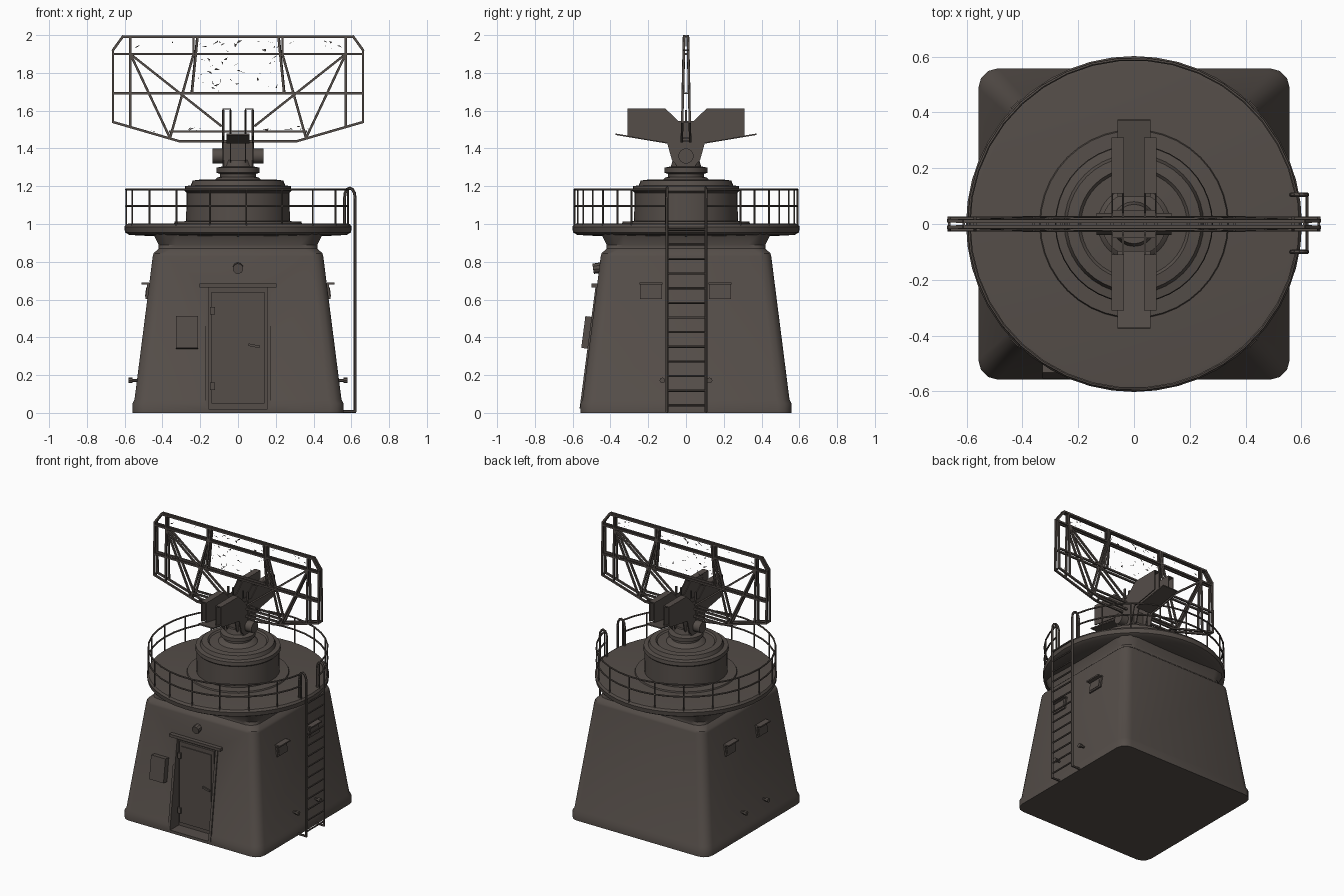
import bpy, bmesh, math, random
from math import sin, cos, pi
from mathutils import Vector, Matrix

if "Cube" in bpy.data.objects:
    bpy.data.objects.remove(bpy.data.objects["Cube"], do_unlink=True)

COLOR = (0.09, 0.075, 0.066, 1)
steel = bpy.data.materials.new("dark_weathered_metal")
steel.use_nodes = True
steel.diffuse_color = COLOR
shader = steel.node_tree.nodes["Principled BSDF"]
shader.inputs["Base Color"].default_value = COLOR
shader.inputs["Roughness"].default_value = 0.8


def finish(name, bm, smooth=False):
    bmesh.ops.recalc_face_normals(bm, faces=bm.faces)
    mesh = bpy.data.meshes.new(name)
    bm.to_mesh(mesh)
    bm.free()
    mesh.materials.append(steel)
    ob = bpy.data.objects.new(name, mesh)
    bpy.context.collection.objects.link(ob)
    if smooth:
        bpy.ops.object.select_all(action="DESELECT")
        ob.select_set(True)
        bpy.context.view_layer.objects.active = ob
        bpy.ops.object.shade_smooth_by_angle(angle=math.radians(35))
    return ob


def box(name, center, size, rot=None):
    bm = bmesh.new()
    m = Matrix.Translation(center) @ (rot or Matrix()) @ Matrix.Diagonal((*size, 1))
    bmesh.ops.create_cube(bm, size=1, matrix=m)
    return finish(name, bm)


def bars(name, pairs, r, sides=4):
    """Straight bars joined into one object."""
    bm = bmesh.new()
    for a, b in pairs:
        a, b = Vector(a), Vector(b)
        m = (Matrix.Translation((a + b) / 2) @ (b - a).to_track_quat("Z", "Y").to_matrix().to_4x4()
             @ Matrix.Rotation(pi / 4, 4, "Z"))
        bmesh.ops.create_cone(bm, cap_ends=True, segments=sides, radius1=r, radius2=r,
                              depth=(b - a).length + r, matrix=m)
    return finish(name, bm, sides > 4)


def chain(pts):
    return list(zip(pts, pts[1:]))


def loft(name, rings, smooth=False):
    bm = bmesh.new()
    loops = [[bm.verts.new(p) for p in ring] for ring in rings]
    n = len(loops[0])
    for lo, hi in zip(loops, loops[1:]):
        for i in range(n):
            bm.faces.new((lo[i], lo[(i + 1) % n], hi[(i + 1) % n], hi[i]))
    bm.faces.new(loops[0])
    bm.faces.new(loops[-1])
    return finish(name, bm, smooth)


def round_square(h, c, z, steps=3):
    """Square ring with rounded corners."""
    return [((h - c) * sx + c * cos(a), (h - c) * sy + c * sin(a), z)
            for k, (sx, sy) in enumerate(((1, 1), (-1, 1), (-1, -1), (1, -1)))
            for a in (k * pi / 2 + i * pi / 2 / steps for i in range(steps + 1))]


def lathe(name, profile, n=40):
    return loft(name, [[(r * cos(2 * pi * i / n), r * sin(2 * pi * i / n), z)
                        for i in range(n)] for r, z in profile], True)


def plate(name, yz, x, t):
    """Flat outline in the side plane, with thickness along x."""
    return loft(name, [[(x + s * t / 2, y, z) for y, z in yz] for s in (-1, 1)])


def half(z):
    return 0.55 - (z - 0.07) * 0.13


# Tapered building with a door niche
tower = loft("tower_body", [round_square(*r) for r in (
    (0.558, 0.07, 0), (0.558, 0.07, 0.05), (0.548, 0.07, 0.07), (half(0.83), 0.06, 0.83),
    (0.447, 0.06, 0.845), (0.42, 0.07, 0.87), (0.42, 0.09, 0.89), (0.45, 0.12, 0.95))], True)
niche = box("niche_cutter", (0, -0.56, 0.345), (0.31, 0.2, 0.65))
niche.hide_render = True
niche.hide_set(True)
cut = tower.modifiers.new("door_niche", "BOOLEAN")
cut.operation, cut.object, cut.solver = "DIFFERENCE", niche, "EXACT"

# Door, frame and front fittings
lean = Matrix.Rotation(-0.13, 4, "X")
box("door", (0, -0.465, 0.345), (0.28, 0.02, 0.59))
box("door_panel", (0, -0.477, 0.345), (0.24, 0.008, 0.53))
bars("door_handle", [((0.06, -0.485, 0.36), (0.11, -0.485, 0.35))], 0.009)
for s in (-1, 1):
    box("door_jamb", (0.163 * s, -half(0.345) - 0.001, 0.345), (0.018, 0.012, 0.65), lean)
    for z in (0.14, 0.54):
        box("door_hinge", (-0.135, -0.48, z), (0.025, 0.015, 0.04))
box("door_lintel", (0, -0.482, 0.675), (0.41, 0.035, 0.02))
box("control_box", (-0.27, -half(0.425) - 0.015, 0.425), (0.115, 0.05, 0.17), lean)
bars("door_lamp", [((0, -0.445, 0.77), (0, -0.478, 0.765))], 0.028, 10)

# Side windows with hoods, and pegs low on the walls
for s in (-1, 1):
    tilt = Matrix.Rotation(-0.13 * s, 4, "Y")
    for y in (-0.185, 0.18):
        w = half(0.645)
        box("window_frame", (s * w, y, 0.645), (0.02, 0.115, 0.085), tilt)
        box("window_pane", (s * (w + 0.011), y, 0.64), (0.006, 0.085, 0.05), tilt)
        box("window_hood", (s * (w + 0.015), y, 0.685), (0.04, 0.12, 0.01))
    for y in (-0.125, 0.125):
        bars("wall_peg", [((s * 0.52, y, 0.172), (s * 0.57, y, 0.172))], 0.008, 6)
        bars("peg_cap", [((s * 0.565, y, 0.172), (s * 0.572, y, 0.172))], 0.015, 8)

# Round deck and turntable drum
lathe("deck", [(0.44, 0.935), (0.575, 0.942), (0.598, 0.955), (0.602, 0.985),
               (0.592, 1.0), (0.57, 1.003)], 48)
lathe("turntable_drum", [(0.34, 1.0), (0.335, 1.012), (0.275, 1.015), (0.272, 1.165),
                         (0.283, 1.175), (0.28, 1.2), (0.25, 1.205), (0.24, 1.23),
                         (0.2, 1.235), (0.19, 1.225), (0.13, 1.228), (0.11, 1.245),
                         (0.095, 1.25), (0.095, 1.265), (0.115, 1.272), (0.115, 1.298),
                         (0.08, 1.305), (0.07, 1.34)])

# Guard rail, open at the ladder
def rim(a, z):
    return (0.592 * cos(a), 0.592 * sin(a), z)

gap = 0.18
angles = [gap + (2 * pi - 2 * gap) * i / 36 for i in range(37)]
for z in (1.095, 1.182):
    bars("guard_rail", chain([rim(a, z) for a in angles]), 0.006, 6)
bars("rail_posts", [(rim(a, 0.99), rim(a, 1.182)) for a in angles[::2]], 0.005, 6)

# Ladder with curved hand grips
for y in (-0.1, 0.105):
    arc = [(0.592 + 0.028 * cos(a), y, 1.14 + 0.05 * sin(a))
           for a in (pi * i / 6 for i in range(7))]
    bars("ladder_rail", chain([(0.555, y, 0.008), (0.62, y, 0.008)] + arc + [(0.564, y, 1.0)]), 0.008, 6)
bars("ladder_rungs", [((0.62, -0.1, 0.04 + 0.0775 * i), (0.62, 0.105, 0.04 + 0.0775 * i))
                      for i in range(13)], 0.006, 6)

# Antenna cradle: twin channel arms with winged outline
wing = [(0.045, 1.305), (0.075, 1.34), (0.1, 1.43), (0.2, 1.445), (0.31, 1.465),
        (0.31, 1.612), (0.11, 1.612), (0.04, 1.545)]
outline = wing + [(-y, z) for y, z in reversed(wing)]
for s in (-1, 1):
    for x in (0.04, 0.078):
        plate("cradle_plate", outline, s * x, 0.007)
    for t in (-1, 1):
        box("cradle_cap", (s * 0.059, t * 0.21, 1.609), (0.043, 0.2, 0.007))
    bars("pivot_boss", [((s * 0.075, 0, 1.36), (s * 0.115, 0, 1.36))], 0.04, 12)
    box("counter_tray", (0, s * 0.235, 1.452), (0.12, 0.28, 0.008),
        Matrix.Rotation(s * 0.165, 4, "X"))
box("cradle_core", (0, 0, 1.37), (0.15, 0.1, 0.13))

# Antenna lattice, two mirrored layers that meet more closely at the top
edge = [(0, 1.992), (0.61, 1.992), (0.662, 1.92), (0.662, 1.54), (0.31, 1.438), (0, 1.438)]
braces = [((0.57, 1.99), (0.57, 1.515)), ((0.235, 1.99), (0.235, 1.9)),
          ((0.235, 1.9), (0.36, 1.455)), ((0.57, 1.9), (0.09, 1.52)),
          ((0.57, 1.9), (0.36, 1.455)), ((0.215, 1.99), (0.245, 1.69)),
          ((0, 1.9), (0.662, 1.9)), ((0, 1.692), (0.662, 1.692)),
          ((0, 1.49), (0.36, 1.49))]

def at(p, sx, sy):
    return (p[0] * sx, sy * (0.01 + (1.992 - p[1]) * 0.022), p[1])

for sy in (-1, 1):
    bars("antenna_rim", [(at(a, s, sy), at(b, s, sy)) for s in (-1, 1) for a, b in chain(edge)], 0.009)
    bars("antenna_braces", [(at(a, s, sy), at(b, s, sy)) for s in (-1, 1) for a, b in braces], 0.0085)
ties = edge[1:5] + [(0.57, 1.9), (0.235, 1.9), (0.57, 1.692), (0.26, 1.692), (0.36, 1.455)]
bars("antenna_ties", [(at(p, s, -1), at(p, s, 1)) for p in ties for s in (-1, 1)], 0.007)
bars("antenna_mounts", [((s * x, 0, 1.39), (s * x, 0, 1.6)) for s in (-1, 1) for x in (0.04, 0.078)], 0.008)

# Torn scraps of reflector mesh
random.seed(4)
bm = bmesh.new()
for i in range(70):
    x = random.uniform(-0.21, 0.21) if i < 40 else random.uniform(-0.55, 0.55)
    z = random.uniform(1.71, 1.97) if i < 40 else random.choice((1.96, 1.94, 1.51, 1.5))
    bm.faces.new([bm.verts.new((x + random.uniform(-0.018, 0.018), 0.0,
                                z + random.uniform(-0.012, 0.012))) for _ in range(3)])
finish("reflector_scraps", bm)
